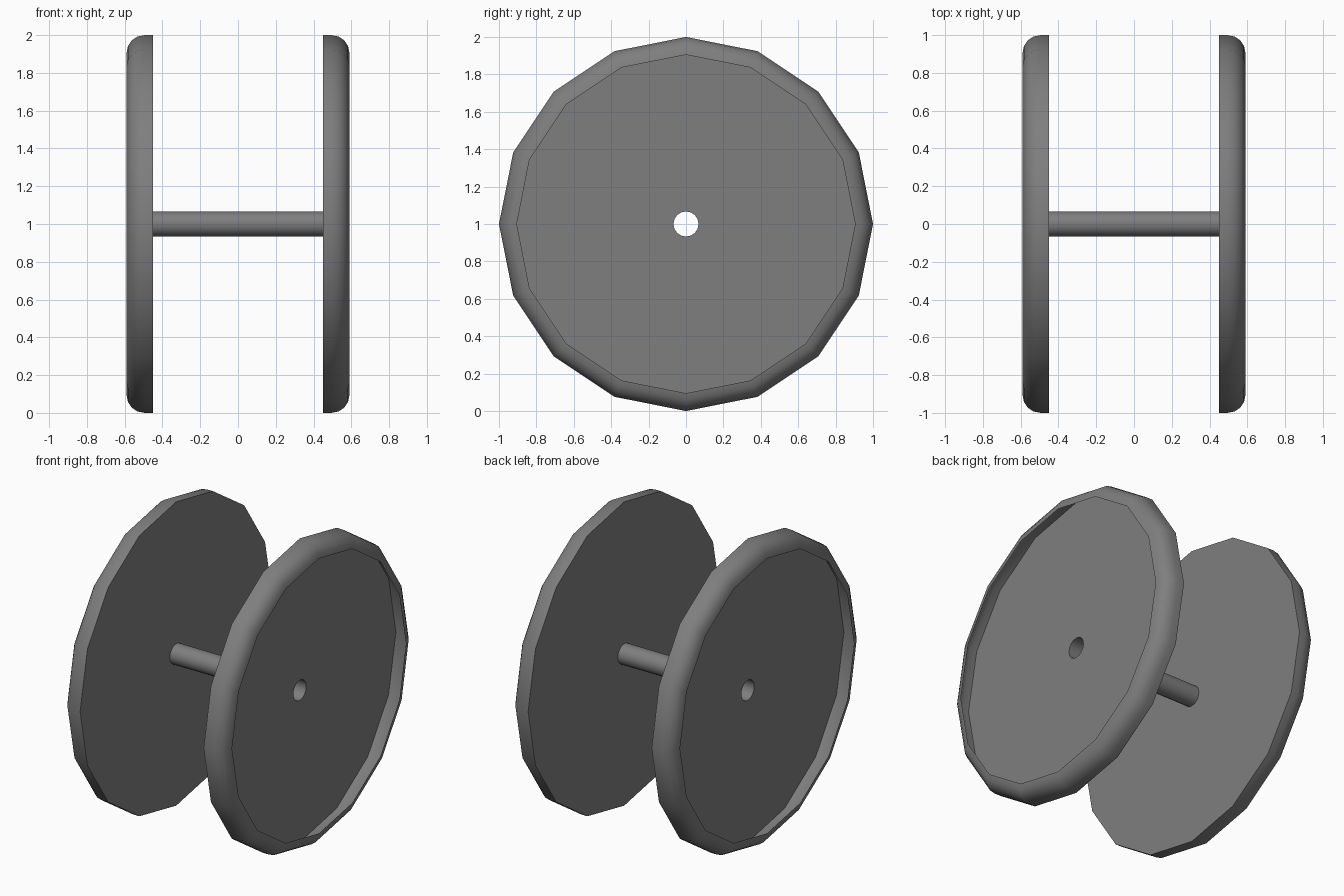
import bpy
import bmesh
from math import sin, cos, pi, radians

cube = bpy.data.objects.get("Cube")
if cube:
    bpy.data.objects.remove(cube)

# Single grey used by every part
grey = bpy.data.materials.new("dark_grey")
grey.use_nodes = True
colour = (0.21, 0.21, 0.21, 1)
grey.diffuse_color = colour
grey.node_tree.nodes["Principled BSDF"].inputs["Base Color"].default_value = colour

AXLE_Z = 1.0
FACE_X = 0.45       # inner flat face of each wheel
OUTER_X = 0.59      # open outer lip
LIP = 0.095         # radial depth of the rounded rim
BORE = 0.067


def ring(bm, x, radius, sides):
    return [bm.verts.new((x, radius * sin(2 * pi * i / sides), radius * cos(2 * pi * i / sides)))
            for i in range(sides)]


def bridge(bm, a, b):
    n = len(a)
    for i in range(n):
        bm.faces.new((a[i], a[(i + 1) % n], b[(i + 1) % n], b[i]))


def finish(bm, name):
    mesh = bpy.data.meshes.new(name)
    bm.to_mesh(mesh)
    bm.free()
    mesh.materials.append(grey)
    obj = bpy.data.objects.new(name, mesh)
    bpy.context.collection.objects.link(obj)
    obj.location.z = AXLE_Z
    bpy.ops.object.select_all(action="DESELECT")
    obj.select_set(True)
    bpy.context.view_layer.objects.active = obj
    bpy.ops.object.shade_smooth_by_angle(angle=radians(30))


def wheel(name, side):
    bm = bmesh.new()
    sides, steps = 16, 4
    # Flat disc with a round bore
    rim = ring(bm, side * FACE_X, 1.0, sides)
    bore = ring(bm, side * FACE_X, BORE, sides)
    bridge(bm, bore, rim)
    # Rounded rim, open on the outside like a shallow dish
    previous = rim
    for i in range(steps + 1):
        a = i * pi / 2 / steps
        x = OUTER_X - LIP + LIP * sin(a)
        current = ring(bm, side * x, 1 - LIP + LIP * cos(a), sides)
        bridge(bm, previous, current)
        previous = current
    if side < 0:
        bmesh.ops.reverse_faces(bm, faces=bm.faces)
    finish(bm, name)


wheel("left_wheel", 1)
wheel("right_wheel", -1)

# Hollow axle between the wheels
bm = bmesh.new()
bridge(bm, ring(bm, FACE_X, BORE, 16), ring(bm, -FACE_X, BORE, 16))
bmesh.ops.reverse_faces(bm, faces=bm.faces)
finish(bm, "axle")
